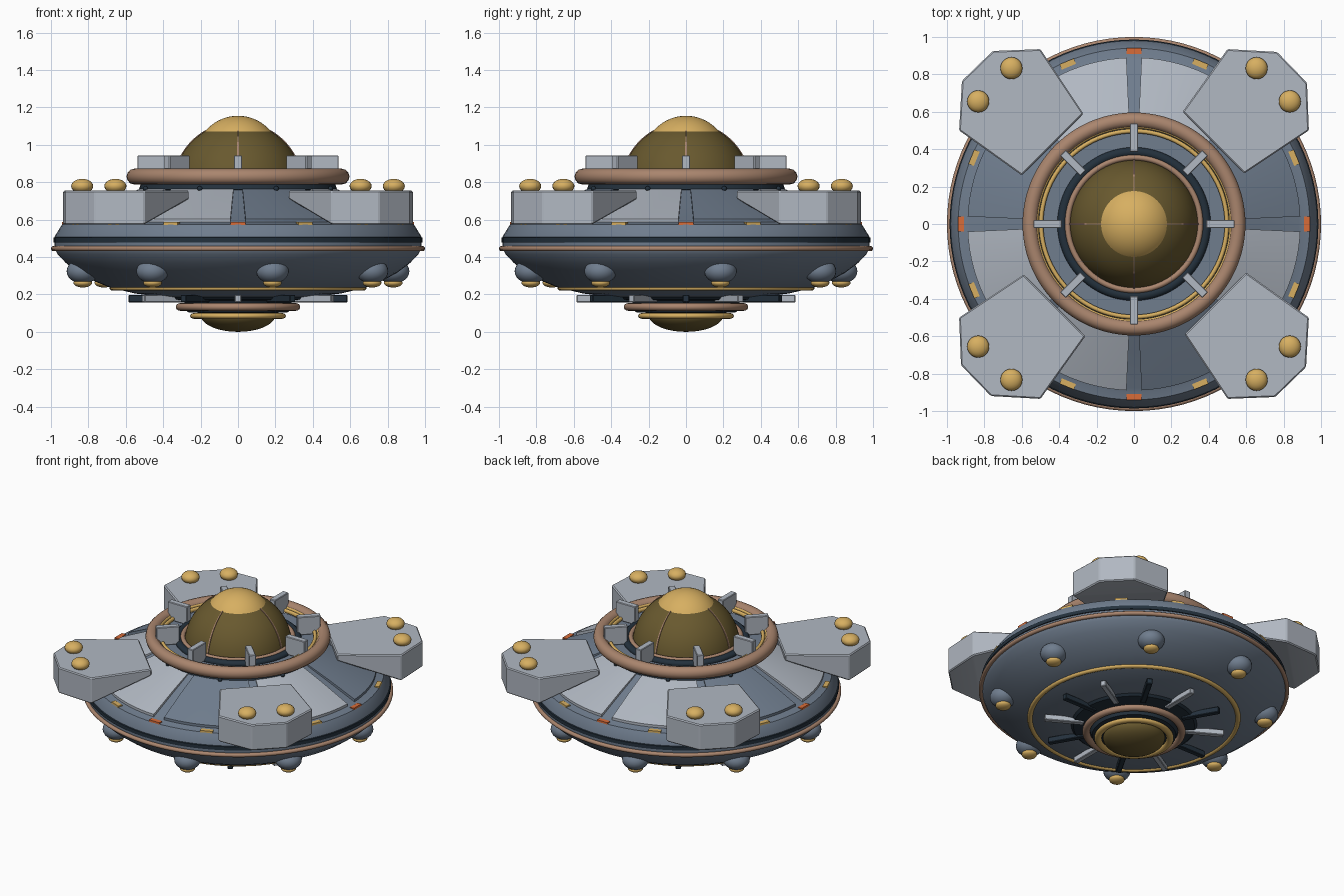
import bpy, bmesh, math
from math import cos, sin, pi, radians
from mathutils import Matrix, Vector

if "Cube" in bpy.data.objects:
    bpy.data.objects.remove(bpy.data.objects["Cube"], do_unlink=True)


def material(name, *rgb):
    m = bpy.data.materials.new(name)
    m.use_nodes = True
    m.diffuse_color = (*rgb, 1)
    m.node_tree.nodes["Principled BSDF"].inputs["Base Color"].default_value = (*rgb, 1)
    return m


slate = material("slate hull", .16, .205, .27)
light = material("light grey plate", .44, .48, .54)
dark = material("dark navy trim", .017, .03, .045)
gold = material("gold", .68, .43, .12)
bronze = material("bronze glass", .14, .10, .028)
copper = material("copper", .40, .235, .155)
orange = material("orange lamp", .69, .15, .04)


def finish(name, bm, mat, angle=35):
    bmesh.ops.remove_doubles(bm, verts=bm.verts, dist=1e-5)
    bmesh.ops.recalc_face_normals(bm, faces=bm.faces)
    mesh = bpy.data.meshes.new(name)
    bm.to_mesh(mesh)
    bm.free()
    mesh.materials.append(mat)
    ob = bpy.data.objects.new(name, mesh)
    bpy.context.collection.objects.link(ob)
    bpy.ops.object.select_all(action='DESELECT')
    ob.select_set(True)
    bpy.context.view_layer.objects.active = ob
    bpy.ops.object.shade_smooth_by_angle(angle=radians(angle))
    return ob


def lathe(name, profile, mat, start=0, end=360, steps=96, closed=False, angle=35):
    """Revolve (radius, z) points; a partial turn gets end caps."""
    bm = bmesh.new()
    full = end - start == 360
    rows = []
    for i in range(steps if full else steps + 1):
        a = radians(start + (end - start) * i / steps)
        rows.append([bm.verts.new((r * cos(a), r * sin(a), z)) for r, z in profile])
    n = len(profile)
    for i in range(steps):
        p, q = rows[i], rows[(i + 1) % len(rows)]
        for j in range(n if closed else n - 1):
            k = (j + 1) % n
            bm.faces.new((p[j], q[j], q[k], p[k]))
    if not full:
        bm.faces.new(rows[0])
        bm.faces.new(rows[-1])
    bmesh.ops.dissolve_degenerate(bm, edges=bm.edges, dist=1e-6)
    return finish(name, bm, mat, angle)


def arc(cz, a, b, t0, t1, n):
    ts = [radians(t0 + (t1 - t0) * i / n) for i in range(n + 1)]
    return [(a * cos(t), cz + b * sin(t)) for t in ts]


def ring(name, radius, z, w, h, mat):
    pts = [(radius + r, y) for r, y in arc(z, w, h, 0, 330, 11)]
    return lathe(name, pts, mat, closed=True, angle=60)


def box(name, r0, r1, width, z0, z1, deg, mat, bevel=0.004):
    """Box lying along a radius at the given heading."""
    bm = bmesh.new()
    bmesh.ops.create_cube(bm, size=1)
    m = (Matrix.Rotation(radians(deg), 4, 'Z')
         @ Matrix.Translation(((r0 + r1) / 2, 0, (z0 + z1) / 2))
         @ Matrix.Diagonal((r1 - r0, width, z1 - z0, 1)))
    bmesh.ops.transform(bm, matrix=m, verts=bm.verts)
    if bevel:
        bmesh.ops.bevel(bm, geom=bm.edges[:], offset=bevel, segments=1, affect='EDGES')
    return finish(name, bm, mat, 20)


def ball(name, loc, rad, squash, mat, rot=0):
    bm = bmesh.new()
    bmesh.ops.create_uvsphere(bm, u_segments=20, v_segments=12, radius=rad)
    m = (Matrix.Translation(loc) @ Matrix.Rotation(rot, 4, 'Z')
         @ Matrix.Diagonal((1, 1, squash, 1)))
    bmesh.ops.transform(bm, matrix=m, verts=bm.verts)
    return finish(name, bm, mat)


def polar(r, deg, z):
    return Vector((r * cos(radians(deg)), r * sin(radians(deg)), z))


# Saucer hull, rim bands and rings
lathe("hull", [(0, .185), (.4, .185), (.55, .205), (.68, .235), (.76, .267), (.85, .315),
               (.92, .368), (.965, .415), (.98, .445), (.98, .51), (.94, .575), (.9, .583),
               (.88, .59), (.69, .68), (.52, .757), (.5, .81), (0, .81)], slate)
ring("rim_ring", .985, .445, .015, .014, copper)
lathe("rim_band", [(.97, .475), (.986, .478), (.986, .503), (.97, .512)], dark, closed=True)
ring("belly_ring", .67, .234, .017, .014, gold)
lathe("neck", [(.49, .755), (.53, .76), (.52, .79), (.49, .8)], dark, closed=True)
ring("deck_ring", .555, .83, .041, .042, copper)
ring("deck_trim_outer", .522, .836, .012, .014, gold)
ring("deck_trim_inner", .497, .83, .012, .014, gold)
ring("dome_collar", .385, .815, .025, .022, dark)
ring("dome_ring", .355, .825, .016, .018, copper)

# Alternating plates on the upper hull
for i, mat in enumerate((slate, light, light, slate, light, light, slate, light)):
    lathe(f"hull_plate_{i}", [(.89, .585), (.89, .604), (.685, .698), (.5, .775), (.5, .75),
                              (.68, .67)], mat, i * 45 + 2.6, i * 45 + 42.4, 12, True, 3)

# Lamps on the shoulder, and small knobs under the deck ring
for i in range(16):
    box(f"shoulder_lamp_{i}", .91, .941, .082, .572, .586, i * 22.5,
        gold if i % 4 else orange, 0)
    if i % 2:
        ball(f"neck_knob_{i}", polar(.535, i * 22.5, .765), .014, 1, dark)

# Dome with ribs and cap
lathe("dome", arc(.775, .345, .345, 0, 90, 20), bronze)
lathe("dome_cap", [(0, 1.05), (.175, 1.05)] + arc(.927, .228, .228, 36, 90, 10), gold)
for i in range(4):
    rib = arc(.775, .35, .35, 5, 60, 14) + arc(.775, .335, .335, 60, 5, 14)
    lathe(f"dome_rib_{i}", rib, copper, i * 90 - .9, i * 90 + .9, 1, True)

# Clamps round the deck
for i in range(8):
    box(f"deck_clamp_{i}", .385, .538, .044, .815, .943, i * 45, light)


# Four corner pods whose inner undersides rise along the hull
def pod(name, turn):
    half = [(.935, .5), (.925, .755), (.765, .92), (.5, .935), (.26, .6), (.59, .27)]
    bm = bmesh.new()
    top = [bm.verts.new((x, y, .755)) for x, y in half]
    low = [bm.verts.new((x, y, .71 if i > 3 else .573)) for i, (x, y) in enumerate(half)]
    n = len(half)
    bm.faces.new(top)
    bm.faces.new([low[i] for i in (0, 1, 2, 3)])
    bm.faces.new([low[i] for i in (0, 3, 4, 5)])
    for i in range(n):
        j = (i + 1) % n
        bm.faces.new((top[i], top[j], low[j], low[i]))
    bmesh.ops.recalc_face_normals(bm, faces=bm.faces)
    bmesh.ops.bevel(bm, geom=bm.edges[:], offset=.007, segments=1, affect='EDGES')
    bmesh.ops.rotate(bm, verts=bm.verts, matrix=Matrix.Rotation(radians(turn), 3, 'Z'))
    finish(name, bm, light, 20)


for i in range(4):
    pod(f"corner_pod_{i}", i * 90)
    for side in (-1, 1):
        ball(f"pod_light_{i}_{side}", polar(1.06, 45 + i * 90 + side * 6.8, .779),
             .059, .66, gold)

# Bulbs under the hull
for i in range(8):
    deg = 12.5 + i * 45
    ball(f"belly_bulb_{i}", polar(.85, deg, .324), .087, .76, slate, radians(deg))
    ball(f"bulb_tip_{i}", polar(.85, deg, .262), .05, .5, gold, radians(deg))

# Belly hub, radial fins and lower dome
lathe("belly_hub", [(0, .19), (.41, .19), (.39, .172), (.29, .165), (.27, .105), (0, .09)], dark)
ring("hub_ring", .308, .133, .025, .021, copper)
ring("lower_dome_ring", .232, .085, .024, .016, gold)
lathe("lower_dome", arc(.09, .2, .09, 0, -90, 12), bronze)
for i in range(12):
    box(f"belly_fin_{i}", .33, .585, .036, .157, .197, i * 30, light if i % 2 else dark)
